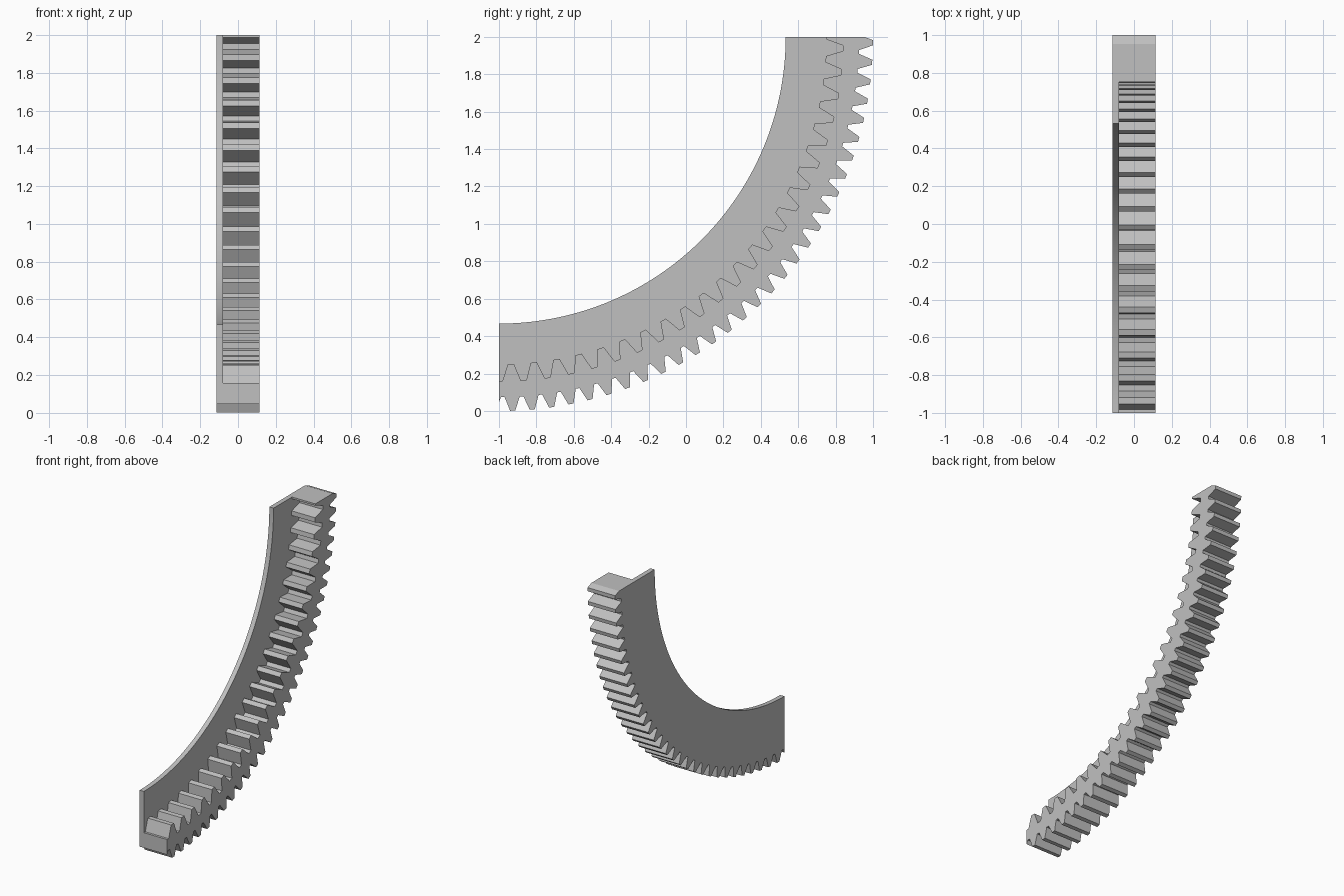
import bpy
import bmesh
from math import sin, cos, degrees, pi

cube = bpy.data.objects.get("Cube")
if cube:
    bpy.data.objects.remove(cube, do_unlink=True)

# Ring layout: the quarter ring is centred on the y = -1, z = 2 line
X_BACK, X_STEP, X_FRONT = -0.114, -0.079, 0.114
FLANGE_RADIUS = 1.533
ARC_STEPS = 72
SLOPE = 0.364  # flank slope of a standard gear tooth


def tooth_profile(teeth, tip, root, pitch_radius, first):
    """Trapezoid teeth as (angle, radius), trimmed to the quarter circle."""
    pitch = 360 / teeth
    half = pi * pitch_radius / teeth / 2
    tip_half = degrees((half - abs(tip - pitch_radius) * SLOPE) / tip)
    root_half = degrees((half + abs(root - pitch_radius) * SLOPE) / root)
    raw = []
    for i in range(-1, int(90 / pitch) + 2):
        c = first + i * pitch
        raw += [(c - root_half, root), (c - tip_half, tip),
                (c + tip_half, tip), (c + root_half, root)]
    trimmed = []
    for (a, r), (b, s) in zip(raw, raw[1:]):
        if 0 < a < 90:
            trimmed.append((a, r))
        for end in (0, 90):
            if a <= end <= b:
                trimmed.append((end, r + (s - r) * (end - a) / (b - a)))
    return trimmed


outer = tooth_profile(120, 2.0, 1.926, 1.967, 2.1)
inner = tooth_profile(90, 1.751, 1.841, 1.791, 2.1)
arc = [(90 * i / ARC_STEPS, FLANGE_RADIUS) for i in range(ARC_STEPS + 1)]

bm = bmesh.new()


def row(profile, x):
    return [bm.verts.new((x, r * sin(a * pi / 180) - 1, 2 - r * cos(a * pi / 180)))
            for a, r in profile]


def wall(a, b):
    for i in range(len(a) - 1):
        bm.faces.new((a[i], a[i + 1], b[i + 1], b[i]))


outer_back, outer_front = row(outer, X_BACK), row(outer, X_FRONT)
inner_step, inner_front = row(inner, X_STEP), row(inner, X_FRONT)
arc_back, arc_step = row(arc, X_BACK), row(arc, X_STEP)

# Toothed walls and the smooth flange edge
wall(outer_back, outer_front)
wall(inner_front, inner_step)
wall(arc_step, arc_back)

# Flat sides: flange back, flange step, toothed rim front
for near, far in ((arc_back, outer_back), (arc_step, inner_step),
                  (inner_front, outer_front)):
    bm.faces.new(near + far[::-1])

# L-shaped cut ends
for end in (0, -1):
    bm.faces.new([line[end] for line in (outer_back, outer_front, inner_front,
                                         inner_step, arc_step, arc_back)])

bmesh.ops.recalc_face_normals(bm, faces=bm.faces)
mesh = bpy.data.meshes.new("toothed_ring_segment")
bm.to_mesh(mesh)
bm.free()

ring = bpy.data.objects.new("toothed_ring_segment", mesh)
bpy.context.collection.objects.link(ring)

# Plain grey finish
grey = bpy.data.materials.new("plain_grey")
grey.use_nodes = True
colour = (0.53, 0.53, 0.53, 1)
grey.diffuse_color = colour
grey.node_tree.nodes["Principled BSDF"].inputs["Base Color"].default_value = colour
mesh.materials.append(grey)

bpy.ops.object.select_all(action="DESELECT")
ring.select_set(True)
bpy.context.view_layer.objects.active = ring
bpy.ops.object.shade_smooth_by_angle(angle=pi / 9)
